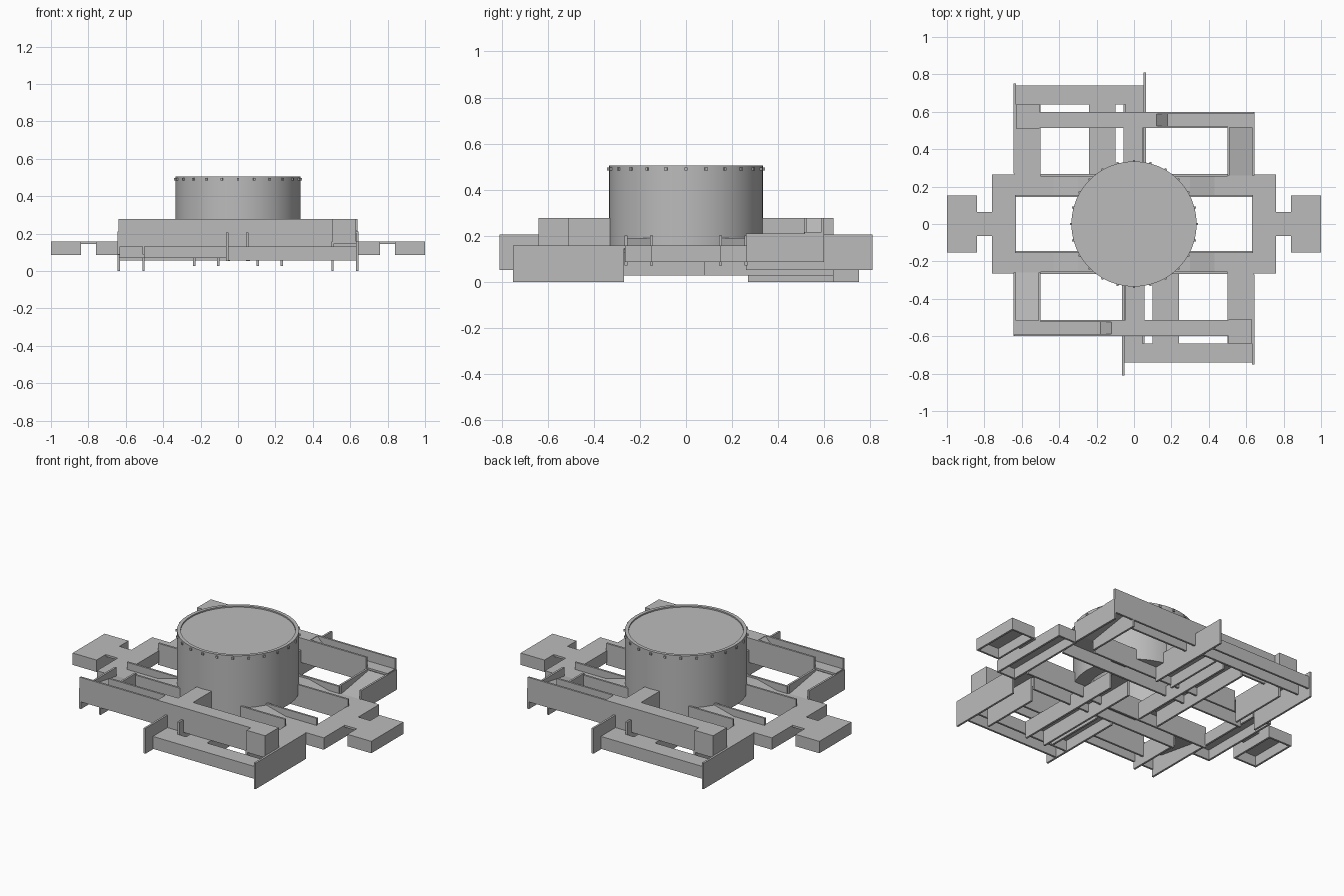
import bpy, bmesh, math
from mathutils import Matrix, Vector

cube = bpy.data.objects.get("Cube")
if cube:
    bpy.data.objects.remove(cube, do_unlink=True)

grey = bpy.data.materials.new("plain_grey")
grey.use_nodes = True
colour = (0.5, 0.5, 0.5, 1)
grey.diffuse_color = colour
grey.node_tree.nodes["Principled BSDF"].inputs["Base Color"].default_value = colour

T = 0.012          # plate thickness
DECK = 0.157       # height of the main deck


def finish(name, bm):
    bmesh.ops.recalc_face_normals(bm, faces=bm.faces)
    mesh = bpy.data.meshes.new(name)
    bm.to_mesh(mesh)
    bm.free()
    mesh.materials.append(grey)
    obj = bpy.data.objects.new(name, mesh)
    bpy.context.collection.objects.link(obj)
    return obj


def block(name, x, y, z, tilt=None):
    """Box between limits, plus its twin turned half round the z axis.
    tilt = (axis, dz) raises the high end along that axis by dz."""
    limits = [Vector(p) for p in zip(x, y, z)]
    size, centre = limits[1] - limits[0], (limits[0] + limits[1]) / 2
    for prefix, turn in (("front_", 0), ("back_", math.pi)):
        bm = bmesh.new()
        bmesh.ops.create_cube(bm, size=1)
        for v in bm.verts:
            lift = tilt[1] if tilt and v.co[tilt[0]] > 0 else 0
            v.co = centre + v.co * size
            v.co.z += lift
        bm.transform(Matrix.Rotation(turn, 4, "Z"))
        finish(prefix + name, bm)


def plate(name, x, y, top, tilt=None):
    block(name, x, y, (top - T, top), tilt)


def web_x(name, at, y, z):
    """Upright plate facing x, centred at a given x."""
    block(name, (at - T / 2, at + T / 2), y, z)


def web_y(name, at, x, z):
    """Upright plate facing y, centred at a given y."""
    block(name, x, (at - T / 2, at + T / 2), z)


def lathe(name, profile, segments=48):
    """Closed ring turned from a radius and height profile."""
    bm = bmesh.new()
    verts = [bm.verts.new((r, 0, z)) for r, z in profile]
    edges = [bm.edges.new((verts[i - 1], verts[i])) for i in range(len(verts))]
    bmesh.ops.spin(bm, geom=verts + edges, cent=(0, 0, 0), axis=(0, 0, 1),
                   angle=math.tau, steps=segments, use_merge=False)
    bmesh.ops.remove_doubles(bm, verts=bm.verts, dist=1e-5)
    obj = finish(name, bm)
    bpy.ops.object.select_all(action="DESELECT")
    obj.select_set(True)
    bpy.context.view_layer.objects.active = obj
    bpy.ops.object.shade_smooth_by_angle(angle=math.radians(30))


# Central drum, its lid and the open ring below
lathe("drum_wall", [(0.335, 0.15), (0.335, 0.505), (0.315, 0.505), (0.315, 0.15)])
lathe("drum_lid", [(0, 0.48), (0.318, 0.48), (0.318, 0.497), (0, 0.497)])
lathe("drum_base_ring", [(0.25, 0.14), (0.335, 0.14), (0.335, DECK), (0.25, DECK)])

# Small studs round the drum rim
studs = bmesh.new()
for i in range(24):
    spot = Matrix.Rotation(math.tau * i / 24, 4, "Z") @ Matrix.Translation((0.337, 0, 0.49))
    bmesh.ops.create_cube(studs, size=T, matrix=spot)
finish("rim_studs", studs)

# Long side channels, with the deck stepped up beside the drum
side = (-0.26, -0.15)
plate("channel_deck", (-0.64, 0.64), side, DECK)
plate("channel_raised_deck", (-0.3, 0.3), side, 0.19)
plate("channel_left_ramp", (0.3, 0.43), side, 0.19, (0, -0.033))
plate("channel_right_ramp", (-0.43, -0.3), side, DECK, (0, 0.033))
web_y("channel_inner_web", -0.15, (-0.635, 0.635), (0.07, 0.2))
web_y("channel_outer_web", -0.26, (-0.5, 0.5), (0.07, 0.2))

# End heads with neck and outer tray
skirt = (0.085, DECK)
plate("head_deck", (0.63, 0.76), (-0.265, 0.265), DECK)
web_x("head_outer_web", 0.754, (-0.265, 0.265), skirt)
web_x("head_inner_web", 0.636, (-0.265, 0.265), skirt)
plate("neck", (0.75, 0.85), (-0.065, 0.065), DECK)
plate("tray_deck", (0.84, 1), (-0.153, 0.153), DECK)
for at in (0.846, 0.994):
    web_x("tray_end_web", at, (-0.153, 0.153), skirt)
for sign in (-1, 1):
    web_y("head_side_web", sign * 0.259, (0.63, 0.76), skirt)
    web_y("tray_side_web", sign * 0.147, (0.84, 1), skirt)

# Deep outer leg
plate("deep_leg_deck", (0.5, 0.64), (-0.64, -0.25), DECK)
web_x("deep_leg_outer_web", 0.637, (-0.75, -0.27), (0, DECK))
web_x("deep_leg_inner_web", 0.505, (-0.64, -0.27), (0, DECK))

# Raised outer leg, sloping up to the cross beam
plate("raised_leg_deck", (-0.64, -0.5), (-0.52, -0.26), 0.2, (1, DECK - 0.2))
for at in (-0.637, -0.505):
    web_x("raised_leg_web", at, (-0.6, -0.26), (0.087, 0.21))

# Inner leg running in under the drum
plate("inner_leg_deck", (0.1, 0.24), (-0.64, 0.08), 0.13)
for at in (0.106, 0.234):
    web_x("inner_leg_web", at, (-0.64, 0.08), (0.027, 0.13))

# Upper cross beam with lowered trough and end block
beam = (-0.6, -0.515)
plate("cross_beam_top", (-0.12, 0.51), beam, 0.278)
plate("cross_beam_ramp", (-0.18, -0.12), beam, 0.216, (0, 0.06))
plate("cross_beam_trough", (-0.64, -0.18), beam, 0.216)
web_y("cross_beam_outer_web", -0.594, (-0.64, 0.51), (0.13, 0.278))
web_y("cross_beam_inner_web", -0.518, (-0.5, 0.51), (0.13, 0.278))
block("cross_beam_end_block", (0.505, 0.63), (-0.64, -0.51), (0.15, 0.278))

# Lower cross beam
plate("lower_beam_top", (-0.06, 0.64), (-0.74, -0.64), 0.13)
for at in (-0.734, -0.646):
    web_y("lower_beam_web", at, (-0.06, 0.64), (0.055, 0.13))

# Centre arm joining beams and drum
plate("centre_arm_top", (-0.045, 0.055), (-0.52, -0.325), 0.276)
for at in (-0.039, 0.049):
    web_x("centre_arm_web", at, (-0.52, -0.325), (0.19, 0.276))
plate("centre_arm_floor", (-0.06, 0.055), (-0.64, -0.26), 0.13)
web_x("centre_long_web", -0.058, (-0.81, -0.26), (0.052, 0.205))
web_x("centre_short_web", 0.049, (-0.64, -0.26), (0.052, 0.205))
